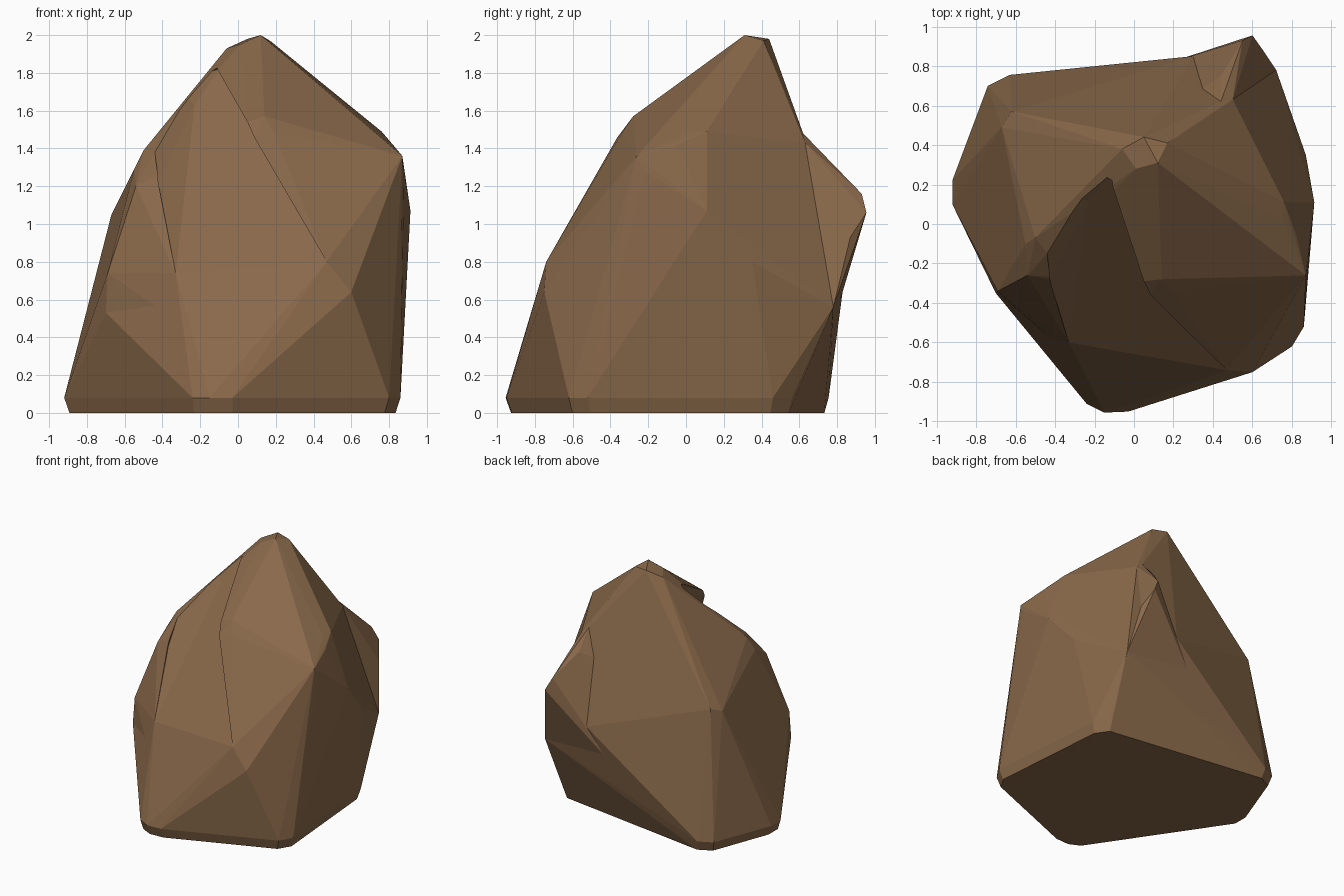
import bpy, bmesh

if "Cube" in bpy.data.objects:
    bpy.data.objects.remove(bpy.data.objects["Cube"])

# Base outline: each corner is chamfered into a pair of points
front = [(-.24, -.91), (-.15, -.955), (-.03, -.95)]
right = [(.80, -.62), (.86, -.52)]
back_right = [(.78, .46), (.71, .56)]
back_left = [(-.63, .755), (-.74, .70)]
left = [(-.92, .22), (-.92, .10)]


def base(*corners):
    """Chamfered foot: full outline just above the ground, inset on it."""
    pts = []
    for x, y in sum(corners, []):
        pts += [(x, y, .08), (x * .97, y * .97, 0)]
    return pts


def hull(name, pts):
    """Faceted chunk of stone as a convex hull."""
    bm = bmesh.new()
    for p in pts:
        bm.verts.new(p)
    res = bmesh.ops.convex_hull(bm, input=bm.verts)
    junk = {e for e in res["geom_interior"] + res["geom_unused"]
            if isinstance(e, bmesh.types.BMVert)}
    bmesh.ops.delete(bm, geom=list(junk), context='VERTS')
    bmesh.ops.dissolve_limit(bm, angle_limit=.03, verts=bm.verts, edges=bm.edges)
    bmesh.ops.recalc_face_normals(bm, faces=bm.faces)
    me = bpy.data.meshes.new(name)
    bm.to_mesh(me)
    bm.free()
    ob = bpy.data.objects.new(name, me)
    bpy.context.collection.objects.link(ob)
    return ob


def combine(target, part, operation):
    """Boolean a helper chunk into the rock, then discard the helper."""
    bpy.context.view_layer.objects.active = target
    mod = target.modifiers.new("combine", 'BOOLEAN')
    mod.operation = operation
    mod.solver = 'EXACT'
    mod.object = part
    bpy.ops.object.modifier_apply(modifier=mod.name)
    bpy.data.objects.remove(part, do_unlink=True)


# Key features of the rock
peak = [(-.06, .38, 1.93), (.05, .44, 1.98), (.17, .41, 1.97), (.12, .31, 2.0), (.01, .28, 1.95)]
brow = [(.05, -.29, 1.54), (.14, -.28, 1.57), (.19, -.34, 1.48), (.08, -.37, 1.45)]
right_shoulder = [(.75, .02, 1.49), (.76, .11, 1.49), (.82, -.05, 1.42), (.87, -.26, 1.36),
                  (.88, -.22, 1.28), (.913, .11, 1.07), (.87, .35, .80)]
left_shoulder = [(-.50, -.07, 1.39), (-.44, -.15, 1.38), (-.55, -.10, 1.29), (-.54, -.26, 1.20)]
left_side = [(-.69, -.34, .74), (-.70, -.35, .53)]
back_left_ridge = [(-.67, .49, 1.05), (-.62, .57, 1.08)]
knee = [(.47, -.74, .80), (.60, -.75, .64), (.44, -.745, .57)]
shelf = [(-.40, -.60, .54), (-.33, -.60, .74)]
saddle = [(.50, .63, 1.43), (.44, .62, 1.48)]
back_rib = [(.30, .85, .80), (.14, .805, .56)]
back_corner = [(.72, .78, .56), (.76, .54, .20)]
bump = [(.44, .75, 1.33), (.55, .93, 1.16), (.60, .955, 1.06), (.66, .87, .93)]
hollow = [(-.23, .12, 1.63), (-.31, -.06, 1.46), (-.29, -.25, 1.23), (-.17, -.36, 1.17)]

# Main body
rock = hull("rock", peak + brow + right_shoulder + left_shoulder + left_side
            + back_left_ridge + knee + shelf + saddle + back_rib + back_corner
            + base(right, back_right, back_left, left))

# Hollow between the left shoulder and the brow
combine(rock, hull("hollow", hollow + shelf[1:] + knee[:1] + brow[:1] + brow[3:]
                   + [(-.44, -.15, 1.38), (-.43, -.28, 1.20), (-.10, .25, 1.82),
                      (-.15, -.95, 1.45), (-.32, -.35, 1.95), (-.36, .15, 1.75)]), 'DIFFERENCE')
# Foot projecting forward under the hollow
combine(rock, hull("front_foot", base(front, right, left) + knee + shelf + left_side[1:]
                   + [(-.35, -.68, .47), (0, 0, .3)]), 'UNION')
# Bulge at the back right
combine(rock, hull("back_bulge", bump + saddle + back_rib + back_corner[:1]
                   + [(.1, .1, .8), (.34, .68, 1.28)]), 'UNION')

# Brown stone
mat = bpy.data.materials.new("brown_stone")
mat.diffuse_color = (.25, .14, .068, 1)
mat.use_nodes = True
mat.node_tree.nodes["Principled BSDF"].inputs["Base Color"].default_value = mat.diffuse_color
rock.data.materials.clear()
rock.data.materials.append(mat)
